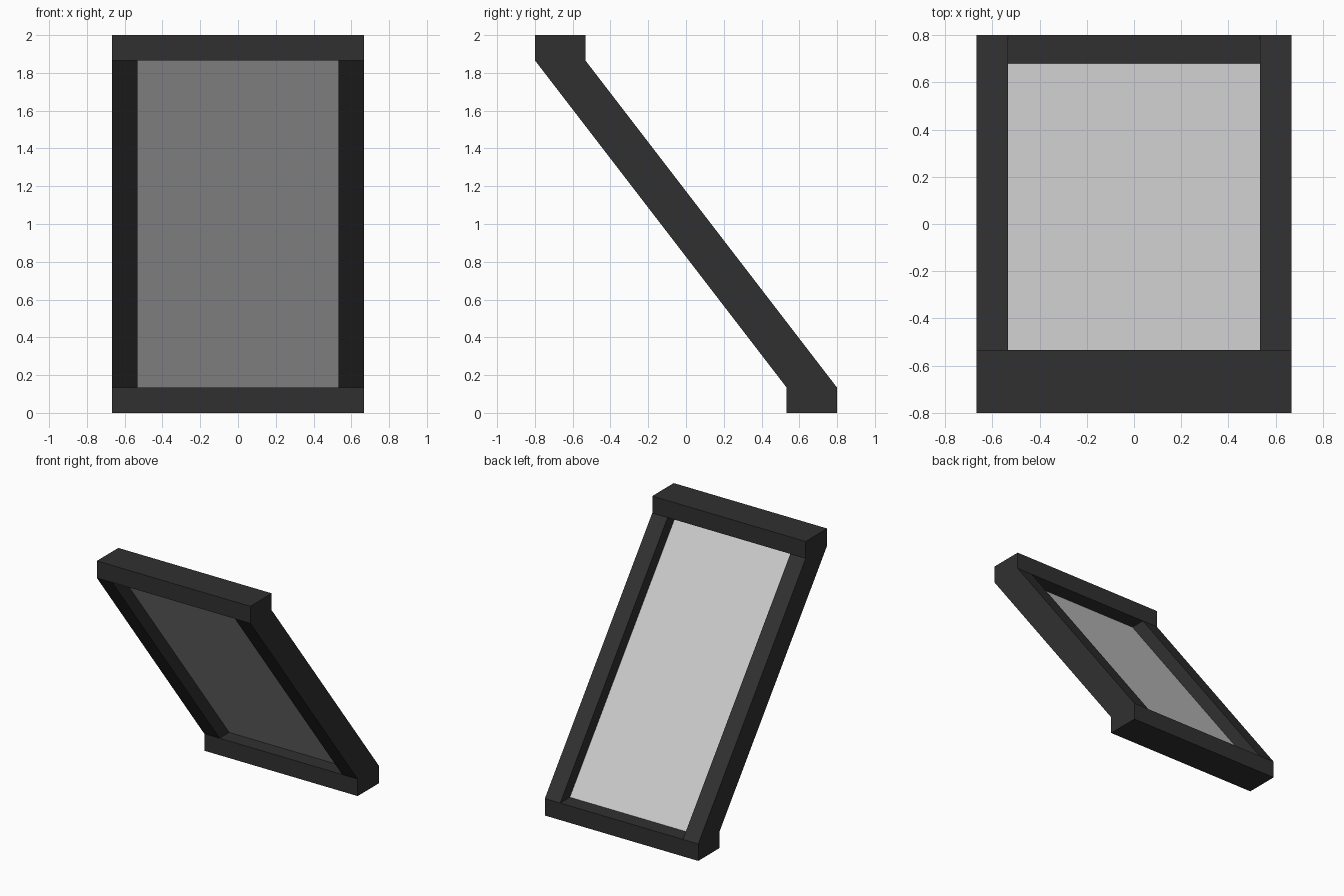
import bpy
import bmesh

if "Cube" in bpy.data.objects:
    bpy.data.objects.remove(bpy.data.objects["Cube"])

HALF_W, INNER_W = 0.6667, 0.5333
Y_IN, Y_OUT = 0.5333, 0.8
Z_LOW, Z_HIGH, Z_TOP = 0.1333, 1.8667, 2.0

frame_mat = bpy.data.materials.new("dark_frame")
frame_mat.diffuse_color = (0.03, 0.03, 0.03, 1)
frame_mat.use_nodes = True
frame_mat.node_tree.nodes["Principled BSDF"].inputs["Base Color"].default_value = frame_mat.diffuse_color


def extrude_profile(name, profile, x0, x1, mat=None):
    """Prism from a (y, z) outline, extruded along x."""
    bm = bmesh.new()
    face = bm.faces.new([bm.verts.new((x0, y, z)) for y, z in profile])
    new = bmesh.ops.extrude_face_region(bm, geom=[face])["geom"]
    verts = [v for v in new if isinstance(v, bmesh.types.BMVert)]
    bmesh.ops.translate(bm, verts=verts, vec=(x1 - x0, 0, 0))
    bmesh.ops.recalc_face_normals(bm, faces=bm.faces)
    mesh = bpy.data.meshes.new(name)
    bm.to_mesh(mesh)
    bm.free()
    if mat:
        mesh.materials.append(mat)
    obj = bpy.data.objects.new(name, mesh)
    bpy.context.collection.objects.link(obj)
    return obj


def rect(y0, y1, z0, z1):
    return [(y0, z0), (y1, z0), (y1, z1), (y0, z1)]


def slant(bottom_y0, bottom_y1, top_y0, top_y1):
    return [(bottom_y0, Z_LOW), (bottom_y1, Z_LOW), (top_y1, Z_HIGH), (top_y0, Z_HIGH)]


# Horizontal rails
extrude_profile("top_rail", rect(-Y_OUT, -Y_IN, Z_HIGH, Z_TOP), -HALF_W, HALF_W, frame_mat)
extrude_profile("bottom_rail", rect(Y_IN, Y_OUT, 0, Z_LOW), -HALF_W, HALF_W, frame_mat)

# Slanted side stiles
stile = slant(Y_IN, Y_OUT, -Y_OUT, -Y_IN)
extrude_profile("left_stile", stile, -HALF_W, -INNER_W, frame_mat)
extrude_profile("right_stile", stile, INNER_W, HALF_W, frame_mat)

# Thin pane centred in the frame depth
mid, t = (Y_IN + Y_OUT) / 2, 0.0133
extrude_profile("pane", slant(mid - t, mid + t, -mid - t, -mid + t), -INNER_W, INNER_W)
